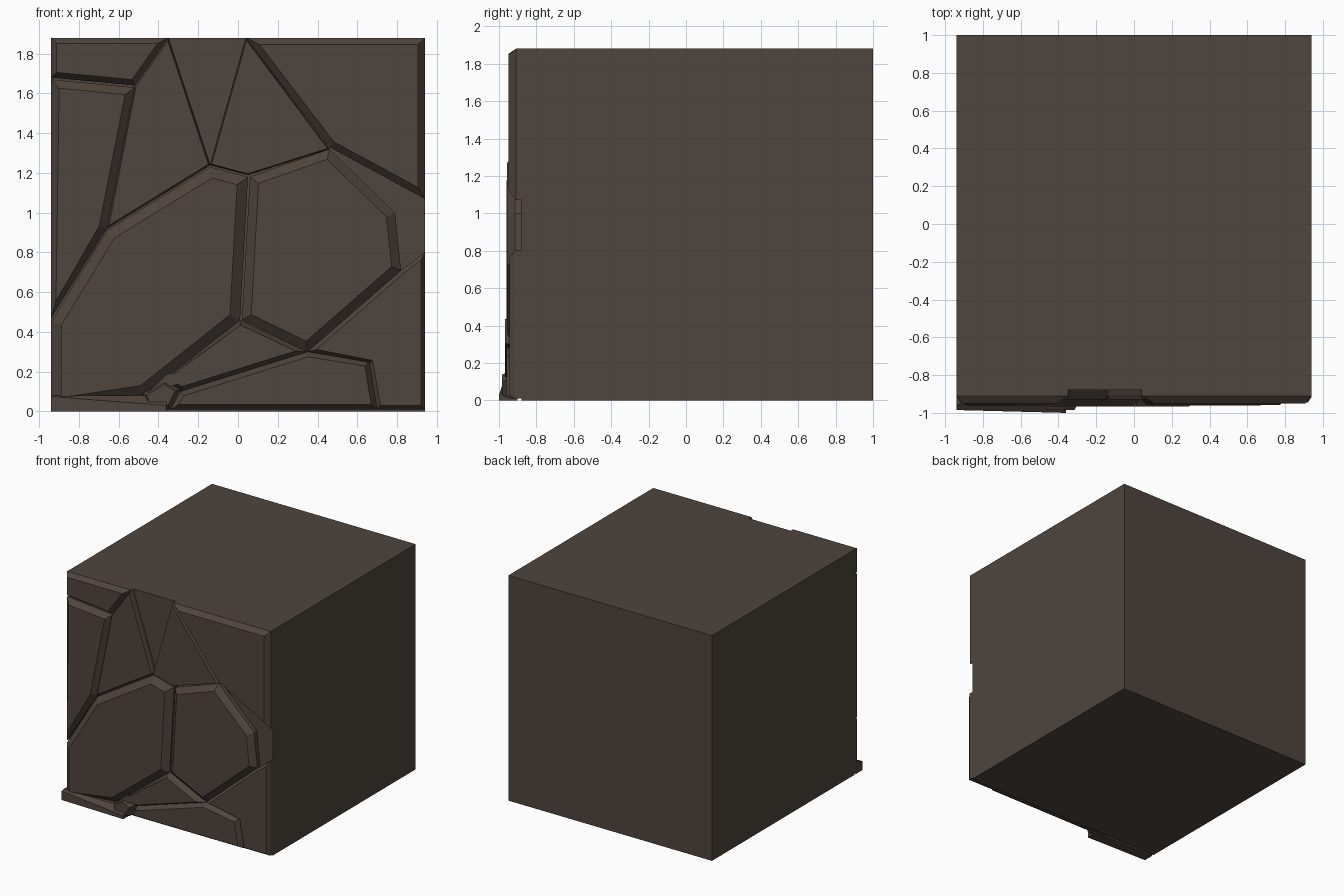
import bpy, bmesh
from mathutils import Vector

if "Cube" in bpy.data.objects:
    bpy.data.objects.remove(bpy.data.objects["Cube"])

mat = bpy.data.materials.new("dark brown stone")
mat.diffuse_color = (0.077, 0.058, 0.047, 1)
mat.use_nodes = True
mat.node_tree.nodes["Principled BSDF"].inputs["Base Color"].default_value = mat.diffuse_color

FLOOR = -0.88  # depth of the recessed wall behind the stones


def finish(bm, name):
    bmesh.ops.recalc_face_normals(bm, faces=bm.faces)
    me = bpy.data.meshes.new(name)
    bm.to_mesh(me)
    bm.free()
    me.materials.append(mat)
    ob = bpy.data.objects.new(name, me)
    bpy.context.collection.objects.link(ob)
    return ob


def inset(pts, w):
    """Offset a polygon inwards by w with mitred corners."""
    p = [Vector(q) for q in pts]
    n = len(p)
    area = sum(p[i].cross(p[(i + 1) % n]) for i in range(n))
    s = 1 if area > 0 else -1
    out = []
    for i in range(n):
        a = (p[i] - p[i - 1]).normalized()
        b = (p[(i + 1) % n] - p[i]).normalized()
        na, nb = Vector((-a.y, a.x)) * s, Vector((-b.y, b.x)) * s
        out.append(p[i] + (na + nb) * (w / max(0.25, 1 + na.dot(nb))))
    return out


def stone(name, pts, shoulder, front, bevel):
    """Flat stone: straight edge up to the shoulder, then a chamfer to the front."""
    bm = bmesh.new()
    layers = [(pts, FLOOR + 0.01), (pts, shoulder), (inset(pts, bevel), front)]
    rings = [[bm.verts.new((q[0], y, q[1])) for q in ps] for ps, y in layers]
    n = len(pts)
    for lo, hi in zip(rings, rings[1:]):
        for i in range(n):
            j = (i + 1) % n
            bm.faces.new((lo[i], lo[j], hi[j], hi[i]))
    bm.faces.new(rings[0])
    bm.faces.new(rings[-1])
    finish(bm, name)


# Main block
bm = bmesh.new()
bmesh.ops.create_cube(bm, size=1)
for v in bm.verts:
    v.co = Vector((v.co.x * 1.88, v.co.y * (1 - FLOOR) + (1 + FLOOR) / 2,
                   v.co.z * 1.88 + 0.94))
finish(bm, "stone_block")

# Facing stones (x, z outlines)
stone("top_left_stone", [(-.94, 1.88), (-.35, 1.88), (-.52, 1.64), (-.94, 1.68)],
      -.91, -.95, .028)
stone("left_stone", [(-.94, 1.67), (-.52, 1.63), (-.66, .92), (-.94, .47)],
      -.91, -.95, .04)
stone("left_kite_stone", [(-.35, 1.88), (-.14, 1.24), (-.66, .92), (-.52, 1.64)],
      -.905, -.93, .008)
stone("right_kite_stone", [(.04, 1.88), (.46, 1.32), (.05, 1.19), (-.14, 1.24)],
      -.905, -.93, .006)
stone("top_right_stone", [(.04, 1.88), (.94, 1.88), (.94, 1.07), (.46, 1.33)],
      -.91, -.95, .034)
stone("large_left_stone", [(-.94, .45), (-.66, .91), (-.14, 1.23), (.05, 1.18),
                           (.01, .46), (-.47, .08), (-.94, .01)], -.915, -.96, .052)
stone("large_right_stone", [(.06, 1.18), (.46, 1.32), (.79, 1.0), (.82, .71),
                            (.35, .30), (.02, .46)], -.915, -.957, .045)
stone("middle_low_stone", [(.01, .46), (.35, .30), (-.29, .10), (-.36, .16),
                           (-.46, .09)], -.92, -.967, .022)
stone("bottom_stone", [(.35, .30), (.66, .25), (.70, .01), (-.34, .01), (-.29, .10)],
      -.92, -.96, .025)
stone("right_low_stone", [(.94, .80), (.82, .71), (.35, .30), (.66, .24),
                          (.70, .01), (.94, .01)], -.915, -.945, .02)
stone("small_corner_stone", [(-.48, .09), (-.37, .16), (-.29, .11), (-.34, .01),
                             (-.46, .01)], -.94, -.985, .02)

# Protruding ledge at the bottom left
bm = bmesh.new()
ring = []
for x, y, top in ((-.94, -.985, .075), (-.36, -1.0, .03)):
    ring.append([bm.verts.new(c) for c in ((x, -.90, 0), (x, -.90, .08), (x, -.955, .08),
                                           (x, y, top), (x, y, 0))])
for i in range(5):
    j = (i + 1) % 5
    bm.faces.new((ring[0][i], ring[0][j], ring[1][j], ring[1][i]))
for r in ring:
    bm.faces.new(r)
finish(bm, "bottom_ledge")
